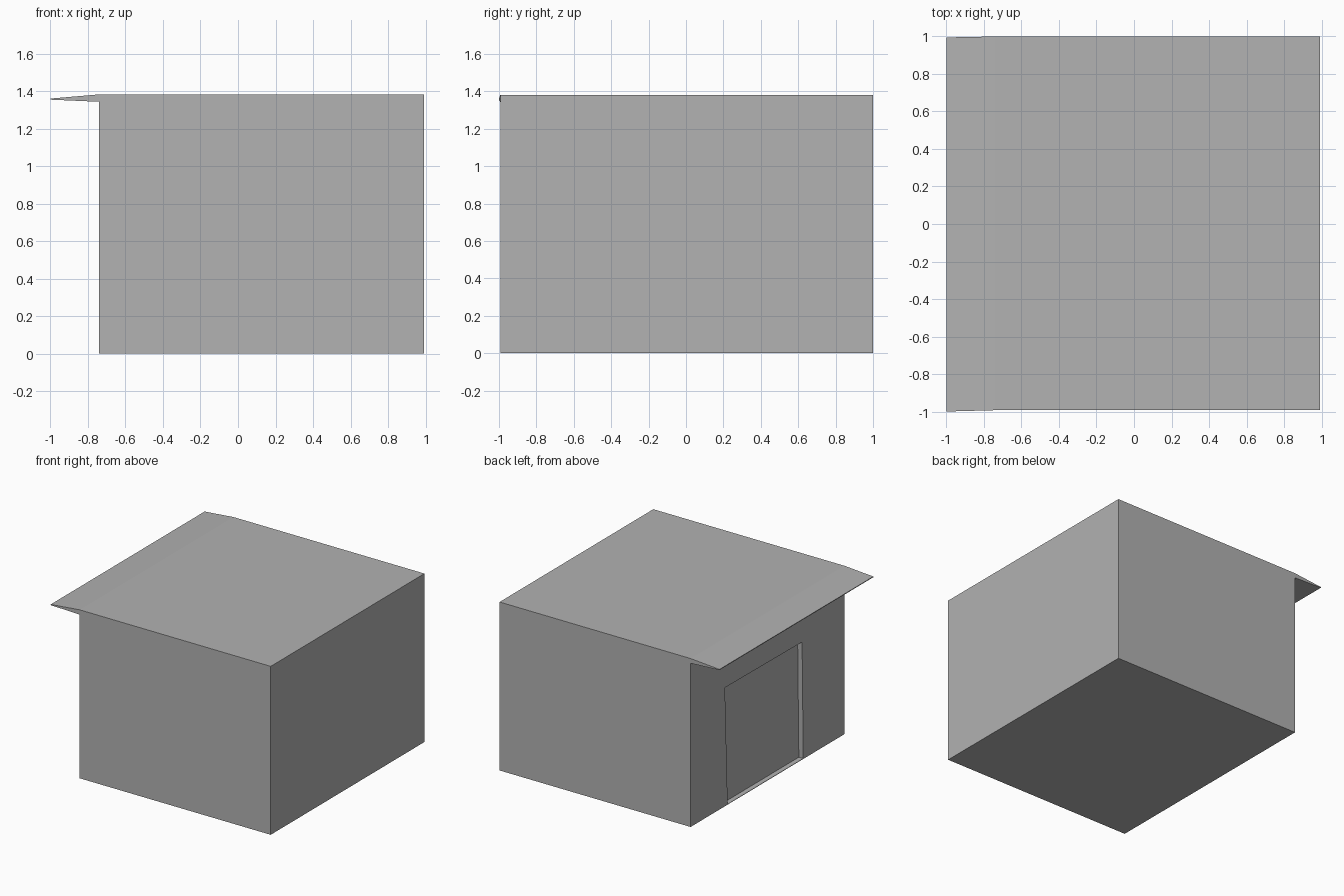
import bpy
import bmesh
from mathutils import Vector

cube = bpy.data.objects.get("Cube")
if cube:
    bpy.data.objects.remove(cube, do_unlink=True)

grey = bpy.data.materials.new("plain_grey")
grey.use_nodes = True
colour = (0.445, 0.445, 0.445, 1)
grey.diffuse_color = colour
grey.node_tree.nodes["Principled BSDF"].inputs["Base Color"].default_value = colour


def prism(name, near, far):
    """Solid between two matching outlines."""
    bm = bmesh.new()
    a = [bm.verts.new(Vector(p)) for p in near]
    b = [bm.verts.new(Vector(p)) for p in far]
    bm.faces.new(a)
    bm.faces.new(b)
    for i in range(len(a)):
        j = (i + 1) % len(a)
        bm.faces.new((a[i], a[j], b[j], b[i]))
    bmesh.ops.recalc_face_normals(bm, faces=bm.faces)
    mesh = bpy.data.meshes.new(name)
    bm.to_mesh(mesh)
    bm.free()
    mesh.materials.append(grey)
    obj = bpy.data.objects.new(name, mesh)
    bpy.context.collection.objects.link(obj)
    return obj


WALL, BACK, TIP = -0.742, 0.992, -1.0
LOW, HIGH, TOP = -0.993, 1.0, 1.382

# Main block with a flat roof
outline = [(WALL, 0), (BACK, 0), (BACK, TOP), (WALL, TOP)]
building = prism("building_walls",
                 [(x, LOW, z) for x, z in outline],
                 [(x, HIGH, z) for x, z in outline])

# Tapered canopy over the doorway, running the full width
eave = [(WALL, TOP), (TIP, 1.36), (TIP, 1.354), (WALL, 1.343)]
prism("roof_overhang",
      [(x, -1.0 if x == TIP else LOW, z) for x, z in eave],
      [(x, 0.995 if x == TIP else HIGH, z) for x, z in eave])

# Shallow doorway recess, slightly out of square
opening = [(-0.46, 0.004), (0.52, 0.004), (0.555, 0.973), (-0.445, 0.965)]
cutter = prism("doorway_cutter",
               [(WALL - 0.1, y, z) for y, z in opening],
               [(WALL + 0.04, y, z) for y, z in opening])
cutter.hide_render = True
cutter.hide_viewport = True
cut = building.modifiers.new("doorway", 'BOOLEAN')
cut.operation = 'DIFFERENCE'
cut.solver = 'EXACT'
cut.object = cutter
